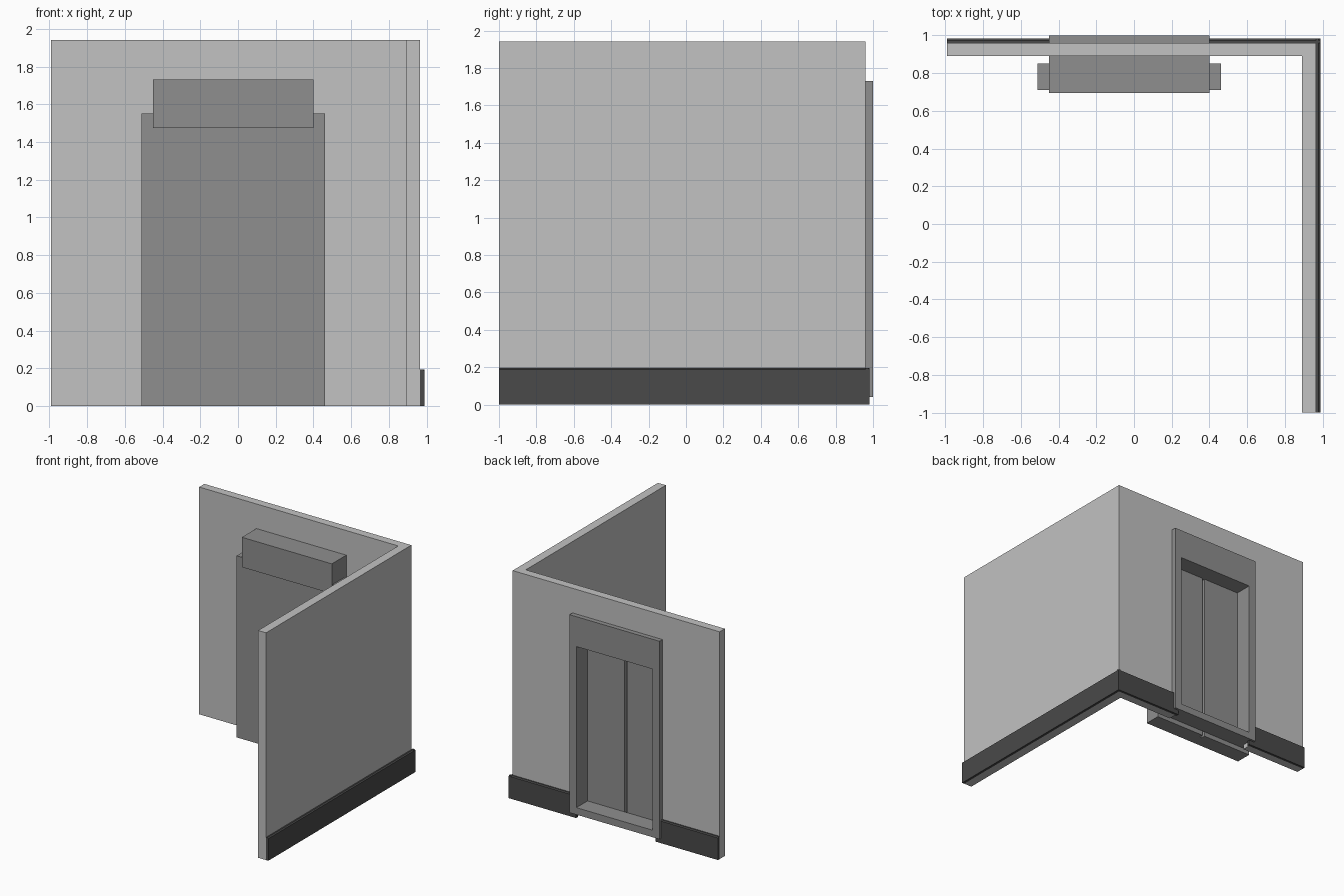
import bpy, bmesh

if "Cube" in bpy.data.objects:
    bpy.data.objects.remove(bpy.data.objects["Cube"])


def material(name, v):
    m = bpy.data.materials.new(name)
    m.diffuse_color = (v, v, v, 1)
    m.use_nodes = True
    m.node_tree.nodes["Principled BSDF"].inputs["Base Color"].default_value = m.diffuse_color
    return m


WALL = material("light_grey_plaster", 0.54)
METAL = material("mid_grey_metal", 0.275)
DARK = material("dark_grey_trim", 0.067)


def prism(name, profile, axis, lo, hi, mat):
    """Extrude a closed 2D profile along an axis from lo to hi."""
    place = {
        "x": lambda a, b, t: (t, a, b),
        "y": lambda a, b, t: (a, t, b),
        "z": lambda a, b, t: (a, b, t),
    }[axis]
    bm = bmesh.new()
    rings = [[bm.verts.new(place(a, b, t)) for a, b in profile] for t in (lo, hi)]
    n = len(profile)
    for ring in rings:
        bm.faces.new(ring)
    for i in range(n):
        j = (i + 1) % n
        bm.faces.new((rings[0][i], rings[0][j], rings[1][j], rings[1][i]))
    bmesh.ops.recalc_face_normals(bm, faces=bm.faces)
    mesh = bpy.data.meshes.new(name)
    bm.to_mesh(mesh)
    bm.free()
    mesh.materials.append(mat)
    ob = bpy.data.objects.new(name, mesh)
    bpy.context.collection.objects.link(ob)
    return ob


def rect(a0, a1, b0, b1):
    return [(a0, b0), (a1, b0), (a1, b1), (a0, b1)]


# Main dimensions
WX0, WX1, WY0, WY1, WH = -0.99, 0.965, 0.89, 0.96, 1.94
FX0, FX1, FZ0, FZ1 = -0.45, 0.40, 0.04, 1.73     # frame outside
OX0, OX1, OZ0, OZ1 = -0.385, 0.335, 0.10, 1.475  # frame opening
MID = (FX0 + FX1) / 2

# Back wall with a doorway, as an arch-shaped outline
prism("back_wall", [(WX0, 0), (OX0 - 0.03, 0), (OX0 - 0.03, 1.6), (OX1 + 0.03, 1.6),
                    (OX1 + 0.03, 0), (0.89, 0), (0.89, WH), (WX0, WH)],
      "y", WY0, WY1, WALL)

# Side wall
prism("side_wall", rect(0.89, WX1, -1.0, WY1), "z", 0, WH, WALL)

# Door frame: jambs, sill and a header that passes through to the front
for side, a, b in (("left", FX0, OX0), ("right", OX1, FX1)):
    prism("frame_jamb_" + side, rect(a, b, FZ0, OZ1), "y", 0.85, 1.0, METAL)
prism("frame_sill", rect(OX0, OX1, FZ0, OZ0), "y", 0.85, 1.0, METAL)
prism("frame_header", rect(FX0, FX1, OZ1, FZ1), "y", 0.695, 1.0, METAL)

# Pair of sliding doors, with a shallow groove between them at the back
for side, s in (("left", -1), ("right", 1)):
    prism("door_" + side, [(MID, 0.71), (MID + s * 0.485, 0.71), (MID + s * 0.485, 0.85),
                           (MID + s * 0.012, 0.85), (MID + s * 0.012, 0.815), (MID, 0.815)],
          "z", 0, 1.55, METAL)


# Skirting along the outside of both walls, with a small chamfer on top
def skirting(d):
    return [(d, 0), (d + 0.022, 0), (d + 0.022, 0.188), (d + 0.012, 0.195), (d, 0.195)]


prism("skirting_back_left", skirting(WY1), "x", WX0, FX0 + 0.05, DARK)
prism("skirting_back_right", skirting(WY1), "x", FX1 - 0.05, WX1 + 0.022, DARK)
prism("skirting_side", skirting(WX1), "y", -1.0, WY1 + 0.022, DARK)
